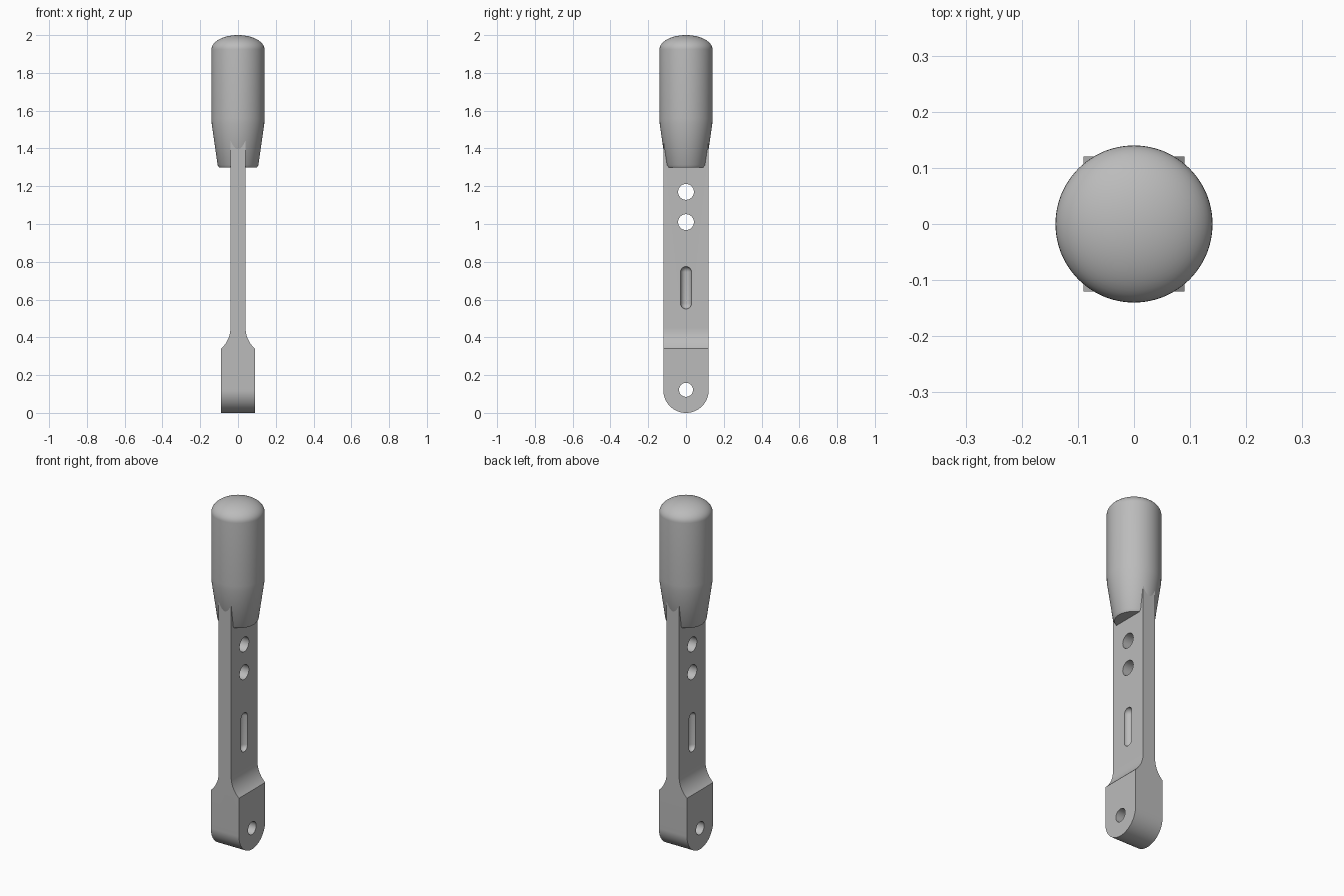
import bpy, bmesh, math
from mathutils import Vector

if "Cube" in bpy.data.objects:
    bpy.data.objects.remove(bpy.data.objects["Cube"])

metal = bpy.data.materials.new("satin grey")
metal.diffuse_color = (0.5, 0.5, 0.5, 1)
metal.use_nodes = True
metal.node_tree.nodes["Principled BSDF"].inputs["Base Color"].default_value = metal.diffuse_color


def finish(name, bm):
    bmesh.ops.recalc_face_normals(bm, faces=bm.faces)
    me = bpy.data.meshes.new(name)
    bm.to_mesh(me)
    bm.free()
    me.materials.append(metal)
    ob = bpy.data.objects.new(name, me)
    bpy.context.collection.objects.link(ob)
    return ob


def prism(name, pts, axis, half):
    """Extrude a 2D outline (horizontal, z) symmetrically along x or y."""
    bm = bmesh.new()
    place = (lambda u, z: (-half, u, z)) if axis == 'x' else (lambda u, z: (u, -half, z))
    face = bm.faces.new([bm.verts.new(place(u, z)) for u, z in pts])
    out = bmesh.ops.extrude_face_region(bm, geom=[face])
    move = Vector((2 * half, 0, 0)) if axis == 'x' else Vector((0, 2 * half, 0))
    bmesh.ops.translate(bm, vec=move, verts=[v for v in out['geom'] if isinstance(v, bmesh.types.BMVert)])
    return finish(name, bm)


def lathe(name, profile, steps=64, x=0.0):
    """Spin a (radius, z) profile about a vertical line through x."""
    bm = bmesh.new()
    vs = [bm.verts.new((r, 0, z)) for r, z in profile]
    es = [bm.edges.new(p) for p in zip(vs, vs[1:])]
    bmesh.ops.spin(bm, geom=vs + es, cent=(0, 0, 0), axis=(0, 0, 1), angle=2 * math.pi, steps=steps)
    bmesh.ops.remove_doubles(bm, verts=bm.verts, dist=1e-5)
    bmesh.ops.translate(bm, vec=(x, 0, 0), verts=bm.verts)
    return finish(name, bm)


def arc(cu, cz, ru, rz, a0, a1, n):
    return [(cu + ru * math.cos(math.radians(a0 + (a1 - a0) * i / n)),
             cz + rz * math.sin(math.radians(a0 + (a1 - a0) * i / n))) for i in range(n + 1)]


def boolean(target, tool, op):
    m = target.modifiers.new("cut", 'BOOLEAN')
    m.object, m.operation, m.solver = tool, op, 'EXACT'
    bpy.context.view_layer.objects.active = target
    bpy.ops.object.modifier_apply(modifier=m.name)
    bpy.data.objects.remove(tool)


# Bar: thick foot flaring out of a thin blade
R = 0.146
flare = arc(0.04 + R, 0.45, R, R, 229, 180, 12)
flare[0] = (0.09, 0.34)
right = [(0.09, -0.1)] + flare + [(0.04, 1.5)]
bar = prism("lever_bar", right + [(-u, z) for u, z in reversed(right)], 'y', 0.2)

# Rounded foot outline
outline = arc(0, 0.12, 0.12, 0.12, 180, 360, 48) + [(0.12, 1.45), (-0.12, 1.45)]
boolean(bar, prism("outline_cutter", outline, 'x', 0.3), 'INTERSECT')

# Through holes
for z, r in ((0.122, 0.037), (1.01, 0.042), (1.17, 0.042)):
    boolean(bar, prism("hole_cutter", arc(0, z, r, r, 0, 350, 35), 'x', 0.3), 'DIFFERENCE')

# Round-bottomed grooves on both faces
r = 0.029
capsule = arc(0, 0.55 + r, r, r, -90, 0, 8) + arc(0, 0.775 - r, r, r, 0, 90, 8)
for side in (-1, 1):
    boolean(bar, lathe("groove_cutter", capsule, 32, side * 0.0405), 'DIFFERENCE')

# Handle grip: tapered lower end, straight barrel, domed top
grip_profile = [(0, 1.3), (0.1, 1.3), (0.108, 1.312), (0.139, 1.53), (0.14, 1.56)]
grip_profile += arc(0, 1.925, 0.14, 0.075, 0, 90, 14)
grip = lathe("handle_grip", grip_profile, 96)

for ob in (bar, grip):
    bpy.ops.object.select_all(action='DESELECT')
    ob.select_set(True)
    bpy.context.view_layer.objects.active = ob
    bpy.ops.object.shade_smooth_by_angle(angle=math.radians(30))
